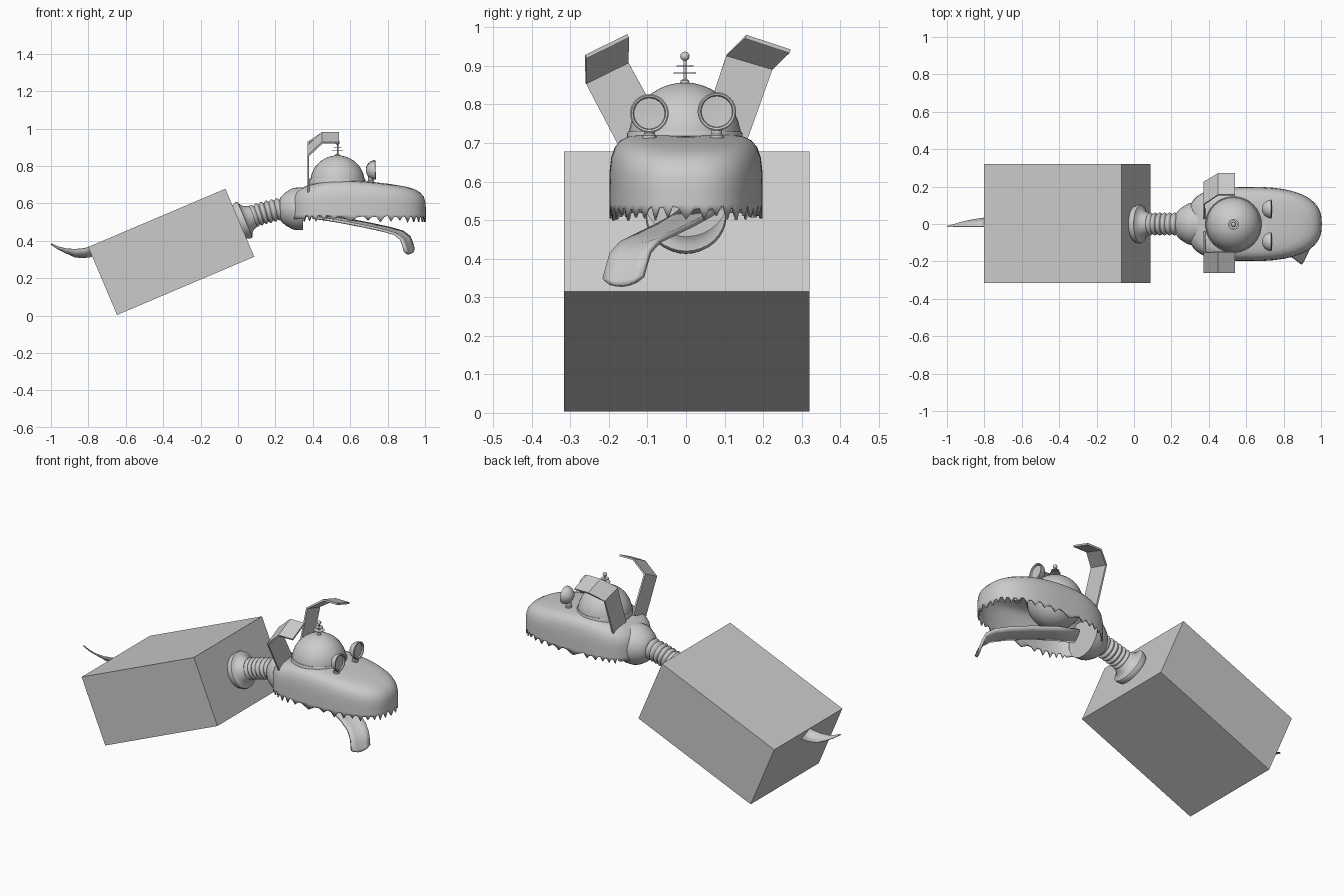
import bpy, bmesh, math, random
from mathutils import Vector, Matrix

random.seed(4)
if "Cube" in bpy.data.objects:
    bpy.data.objects.remove(bpy.data.objects["Cube"], do_unlink=True)

GREY = (0.6, 0.6, 0.6, 1)
grey = bpy.data.materials.new("plain grey")
grey.use_nodes = True
grey.diffuse_color = GREY
grey.node_tree.nodes["Principled BSDF"].inputs["Base Color"].default_value = GREY


def finish(name, bm, smooth=True, thickness=0):
    bmesh.ops.recalc_face_normals(bm, faces=bm.faces)
    mesh = bpy.data.meshes.new(name)
    bm.to_mesh(mesh)
    bm.free()
    mesh.materials.append(grey)
    ob = bpy.data.objects.new(name, mesh)
    bpy.context.collection.objects.link(ob)
    if thickness:
        mod = ob.modifiers.new("thickness", "SOLIDIFY")
        mod.thickness = thickness
        mod.offset = 0
    if smooth:
        bpy.ops.object.select_all(action="DESELECT")
        bpy.context.view_layer.objects.active = ob
        ob.select_set(True)
        bpy.ops.object.shade_smooth_by_angle(angle=math.radians(40))
    return ob


def loft(name, rows, closed=True, caps=False, smooth=True, thickness=0):
    """Skin a list of equal point rows."""
    bm = bmesh.new()
    vs = [[bm.verts.new(p) for p in row] for row in rows]
    n = len(rows[0])
    for a, b in zip(vs, vs[1:]):
        for i in range(n if closed else n - 1):
            j = (i + 1) % n
            bm.faces.new((a[i], a[j], b[j], b[i]))
    if caps:
        bm.faces.new(vs[0])
        bm.faces.new(vs[-1])
    return finish(name, bm, smooth, thickness)


def lathe(name, origin, axis, profile, sides=32):
    """Turn (distance, radius) pairs around an axis."""
    origin, axis = Vector(origin), Vector(axis).normalized()
    turn = axis.to_track_quat("Z", "Y")
    rows = []
    for d, r in profile:
        rows.append([origin + turn @ Vector((r * math.cos(t), r * math.sin(t), d))
                     for t in (math.tau * i / sides for i in range(sides))])
    return loft(name, rows, caps=True)


def ball(name, centre, radius):
    bm = bmesh.new()
    bmesh.ops.create_uvsphere(bm, u_segments=32, v_segments=20, radius=radius,
                              matrix=Matrix.Translation(centre))
    return finish(name, bm)


# Tilted box body
bm = bmesh.new()
bmesh.ops.create_cube(bm, size=1)
bmesh.ops.scale(bm, vec=(0.797, 0.636, 0.395), verts=bm.verts)
tilt = Matrix.Rotation(math.radians(-23), 4, "Y")
bmesh.ops.transform(bm, matrix=Matrix.Translation((-0.357, 0.002, 0.341)) @ tilt, verts=bm.verts)
finish("body", bm, smooth=False)

# Curled pointed tail
tail = [(-0.78, 0.37, 0.315, 0.035), (-0.82, 0.36, 0.31, 0.03), (-0.87, 0.355, 0.312, 0.022),
        (-0.92, 0.358, 0.335, 0.012), (-0.96, 0.368, 0.355, 0.0), (-1.0, 0.386, 0.382, -0.01)]
loft("tail", [[(x, -0.015, top), (x, (y - 0.015) / 2, (top + low) / 2 - 0.004), (x, y, low)]
              for x, top, low, y in tail], closed=False, thickness=0.005)

# Neck: flange, ribbed hose, collar
lathe("neck_flange", (0.005, 0, 0.5), (0.92, 0, 0.39),
      [(0, 0.095), (0.025, 0.105), (0.035, 0.102), (0.04, 0.088), (0.055, 0.07), (0.085, 0.058)])
start, mid, end = Vector((0.03, 0, 0.51)), Vector((0.13, 0, 0.555)), Vector((0.26, 0, 0.575))
rows, steps = [], 80
for k in range(steps + 1):
    t = k / steps
    centre = start.lerp(mid, t).lerp(mid.lerp(end, t), t)
    tangent = (mid - start).lerp(end - mid, t).normalized()
    up = tangent.cross(Vector((0, 1, 0)))
    r = 0.05 + 0.011 * abs(math.sin(math.pi * t * 9))
    rows.append([centre + r * (math.cos(a) * Vector((0, 1, 0)) + math.sin(a) * up)
                 for a in (math.tau * i / 28 for i in range(28))])
loft("neck_hose", rows, caps=True)
lathe("collar", (0.225, 0, 0.568), (1, 0, 0.03),
      [(0, 0.055), (0.005, 0.065), (0.025, 0.085), (0.06, 0.107), (0.08, 0.113), (0.12, 0.115)])

# Hollow upper head with a ragged row of teeth
CX, HALF, N = 0.6, 0.195, 120


def outline(i):
    a = math.tau * i / N
    c, s = math.cos(a), math.sin(a)
    reach, power = (0.4, 2.6) if c > 0 else (0.31, 3)
    return (math.copysign(abs(c) ** (2 / power), c) * reach,
            math.copysign(abs(s) ** (2 / power), s) * HALF)


def crown(x):
    return 0.72 - 0.14 * max(0, x - 0.6) ** 1.3 - 0.4 * max(0, 0.52 - x) ** 1.5


tips = []
for i in range(N):
    x, y = outline(i)
    drop = random.uniform(0.498, 0.512) if i % 3 == 0 else random.uniform(0.526, 0.536)
    tips.append((CX + x, y, drop if x > -0.26 else 0.518))
rows = [tips]
for s, h in [(1, 0.02), (1, 0.3), (0.995, 0.5), (0.975, 0.68), (0.93, 0.82), (0.86, 0.91),
             (0.75, 0.965), (0.55, 0.99), (0.3, 1), (0.01, 1)]:
    row = []
    for i in range(N):
        x, y = outline(i)
        x, y = CX + x * s, y * s
        row.append((x, y, 0.537 + h * (crown(x) - 0.537)))
    rows.append(row)
loft("upper_head", rows, thickness=0.008)

# Dome with its band
DX, DY = 0.532, -0.003
ball("dome", (DX, DY, 0.711), 0.146)
lathe("dome_band", (DX, DY, 0.70), (0, 0, 1),
      [(0, 0.15), (0.024, 0.15), (0.03, 0.147), (0.03, 0.14)], 48)

# Antenna
lathe("antenna_base", (DX, DY, 0.85), (0, 0, 1), [(0, 0.014), (0.012, 0.011), (0.016, 0.005)], 16)
lathe("antenna_rod", (DX, DY, 0.85), (0, 0, 1), [(0, 0.004), (0.075, 0.004)], 12)
for z, r in [(0.88, 0.029), (0.898, 0.022)]:
    lathe("antenna_disc", (DX, DY, z), (0, 0, 1), [(0, r), (0.003, r)], 24)
ball("antenna_tip", (DX, DY, 0.925), 0.012)

# Cupped eyes on short stalks
for side, y, z in [("right", -0.095, 0.775), ("left", 0.08, 0.78)]:
    lathe(side + "_eye", (0.684, y, z), (1, 0, 0.04),
          [(0, 0.006), (0.004, 0.02), (0.012, 0.033), (0.024, 0.043), (0.038, 0.049), (0.05, 0.05),
           (0.052, 0.047), (0.05, 0.042), (0.042, 0.04), (0.04, 0.005)])
    lathe(side + "_eye_stalk", (0.71, y, 0.69), (0, 0, 1),
          [(0, 0.018), (0.03, 0.018), (0.034, 0.014), (0.055, 0.014)], 16)

# Bent plate ears: (inner y, inner z), (outer y, outer z) for root, bend and tip
ears = {"right": [((-0.04, 0.71), (-0.155, 0.655)), ((-0.15, 0.91), (-0.26, 0.855)),
                  ((-0.15, 0.978), (-0.26, 0.924))],
        "left": [((0.025, 0.69), (0.14, 0.655)), ((0.105, 0.928), (0.225, 0.893)),
                 ((0.155, 0.976), (0.27, 0.938))]}
for side, (root, bend, tip) in ears.items():
    loft(side + "_ear", [[(x, *inner), (x, *outer)] for x, (inner, outer) in
                         [(0.376, root), (0.376, bend), (0.45, tip), (0.54, tip)]],
         closed=False, smooth=False, thickness=0.01)

# Lolling tongue, swept to the right side
path = [(0.42, 0.04, 0.532), (0.55, 0.015, 0.512), (0.68, -0.03, 0.487), (0.79, -0.08, 0.463),
        (0.86, -0.12, 0.443), (0.895, -0.145, 0.415), (0.908, -0.155, 0.38), (0.916, -0.163, 0.35),
        (0.919, -0.165, 0.337)]
across = Vector((0.42, 0.9, 0.08)).normalized()
rows = []
for k, p in enumerate(path):
    half = 0.038 if k == len(path) - 1 else 0.057
    rows.append([Vector(p) + across * half * w - Vector((0, 0, 0.008 * (1 - w * w)))
                 for w in (-1, -0.5, 0, 0.5, 1)])
tongue = loft("tongue", rows, closed=False, thickness=0.014)
